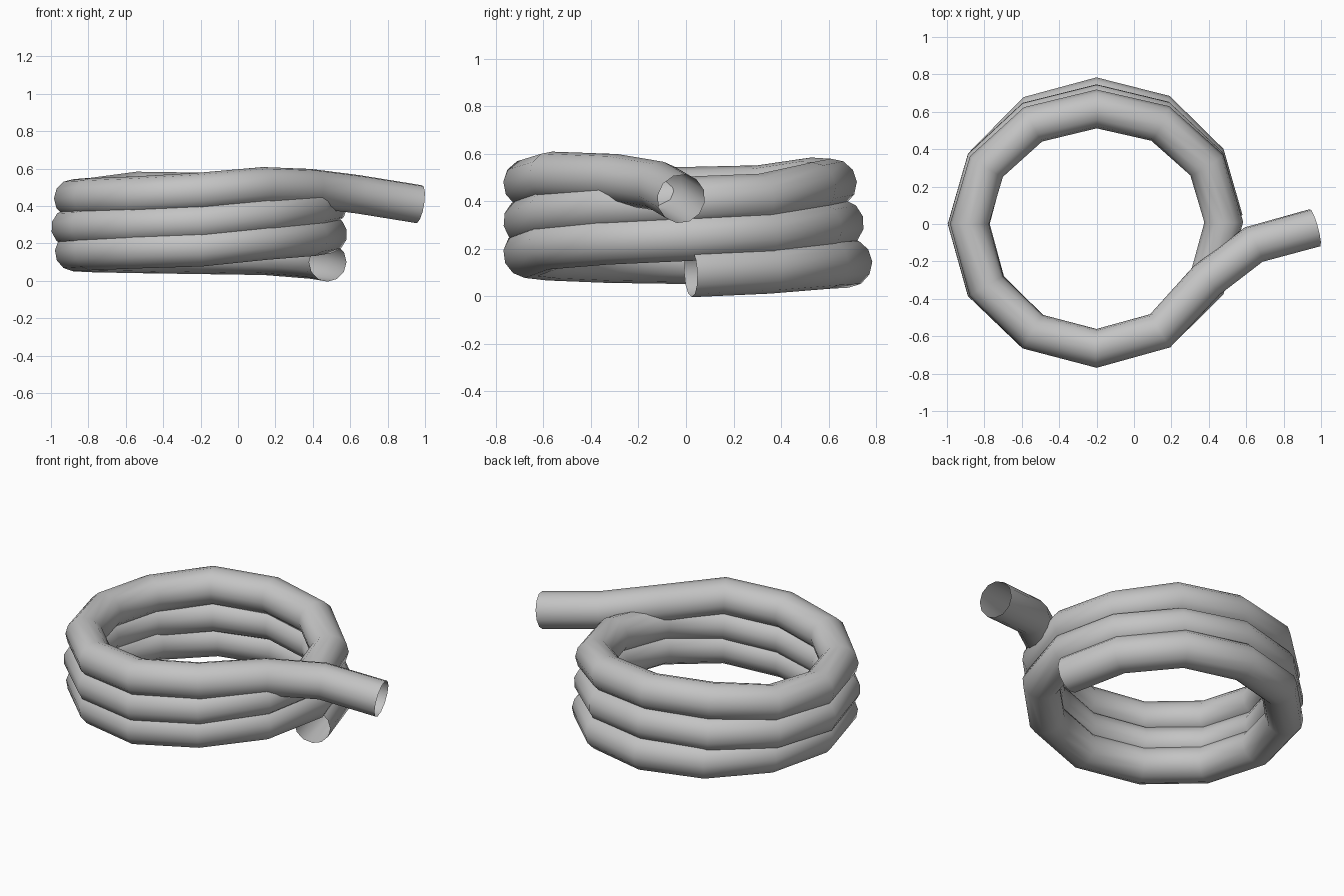
import bpy
import math

if "Cube" in bpy.data.objects:
    bpy.data.objects.remove(bpy.data.objects["Cube"])

TUBE_RADIUS = 0.104
STEPS = 12
CENTRE_X = -0.2

# Height of the hose centre line at each 30 degree step, one row per turn
heights = [
    [.095, .115, .135, .140, .145, .150, .155, .160, .170, .180, .215, .235],
    [.250, .265, .290, .305, .300, .290, .285, .290, .300, .315, .350, .380],
    [.400, .412, .460, .475, .480, .447, .440, .445, .455, .475, .505],
]
back_radius = [0.68, 0.645, 0.615]   # each turn sits a little tighter at the back
left_radius = [0.675, 0.695, 0.68]

# Coiled centre line
path = []
for turn, row in enumerate(heights):
    for step, z in enumerate(row):
        a = 2 * math.pi * step / STEPS
        c, s = math.cos(a), math.sin(a)
        rx = 0.68 if c > 0 else left_radius[turn]
        ry = back_radius[turn] if s > 0 else 0.665
        path.append((CENTRE_X + rx * c, ry * s + 0.01 * max(c, 0), z))
path[0] = (0.48, 0.02, 0.10)

# Loose end leading away from the coil
path += [(0.39, -0.30, 0.495), (0.64, -0.11, 0.463), (0.968, -0.02, 0.41)]

# Open tube swept along the centre line
curve = bpy.data.curves.new("hose_coil", 'CURVE')
curve.dimensions = '3D'
curve.bevel_depth = TUBE_RADIUS
curve.bevel_resolution = 4
curve.use_fill_caps = False
spline = curve.splines.new('POLY')
spline.points.add(len(path) - 1)
for point, co in zip(spline.points, path):
    point.co = (*co, 1)
hose = bpy.data.objects.new("hose_coil", curve)
bpy.context.collection.objects.link(hose)
bpy.context.view_layer.objects.active = hose
hose.select_set(True)
bpy.ops.object.convert(target='MESH')
hose = bpy.context.object
bpy.ops.object.shade_smooth()

# Hose colour
grey = bpy.data.materials.new("hose_grey")
grey.diffuse_color = (0.55, 0.55, 0.55, 1)
grey.use_nodes = True
grey.node_tree.nodes["Principled BSDF"].inputs["Base Color"].default_value = grey.diffuse_color
hose.data.materials.clear()
hose.data.materials.append(grey)
